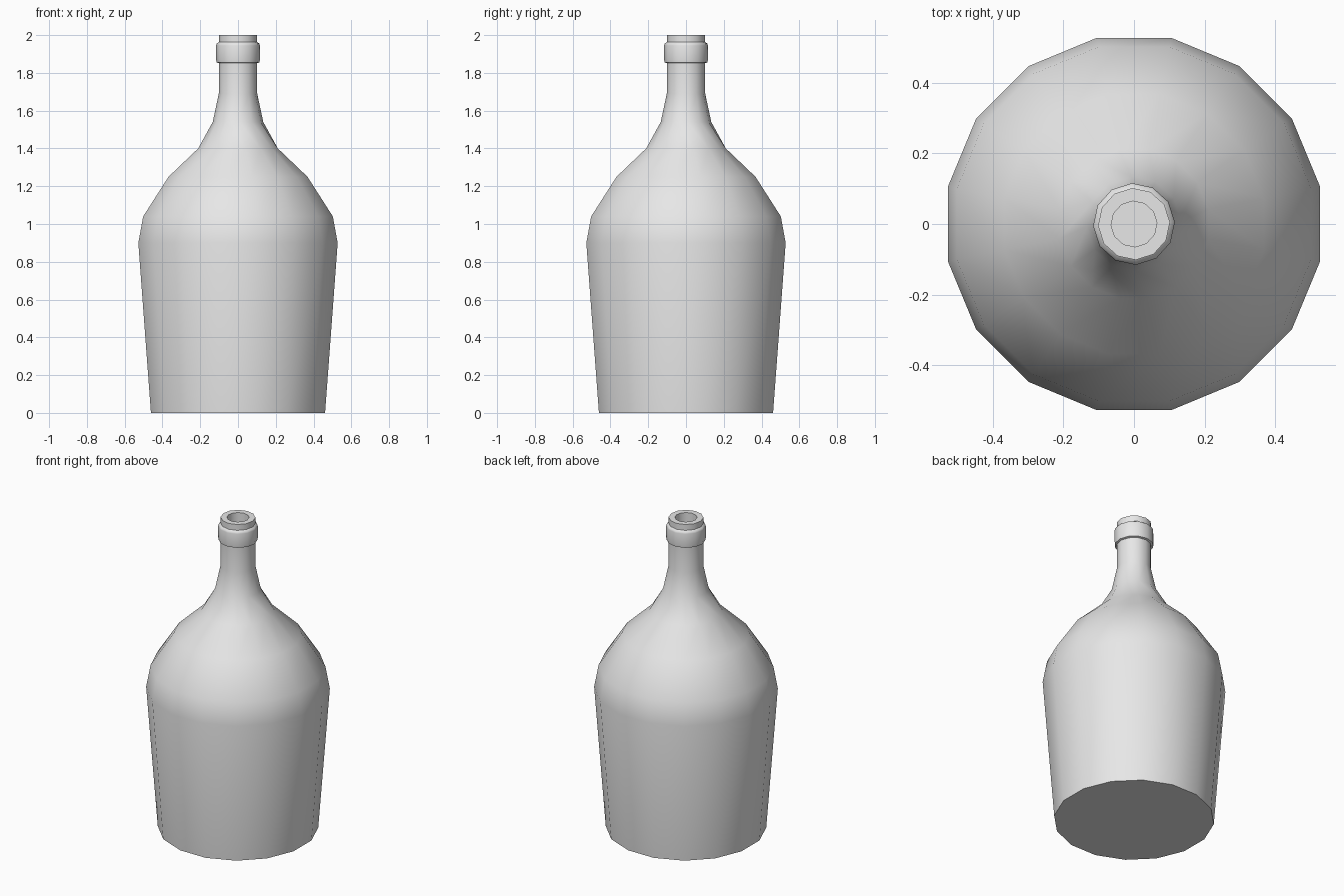
import bpy, bmesh
from math import cos, sin, radians, tau

cube = bpy.data.objects.get("Cube")
if cube:
    bpy.data.objects.remove(cube, do_unlink=True)

# One plain grey for the whole bottle
grey = bpy.data.materials.new("plain grey")
grey.use_nodes = True
grey.diffuse_color = (0.8, 0.8, 0.8, 1)
grey.node_tree.nodes["Principled BSDF"].inputs["Base Color"].default_value = (0.8, 0.8, 0.8, 1)

BODY_SIDES, NECK_SIDES = 16, 12


def ring(bm, radius, z, sides):
    phase = tau / 32 if sides == BODY_SIDES else radians(3)
    return [bm.verts.new((radius * cos(phase + tau * i / sides),
                          radius * sin(phase + tau * i / sides), z))
            for i in range(sides)]


def join(bm, a, b):
    """Skin two rings; unequal side counts are zipped with triangles."""
    n, m = len(a), len(b)
    if n == m:
        for i in range(n):
            bm.faces.new((a[i], a[(i + 1) % n], b[(i + 1) % n], b[i]))
        return
    i = j = 0
    while i < n or j < m:
        if j == m or (i < n and (i + 1) / n <= (j + 1) / m):
            bm.faces.new((a[i % n], a[(i + 1) % n], b[j % m]))
            i += 1
        else:
            bm.faces.new((a[i % n], b[(j + 1) % m], b[j % m]))
            j += 1


def lathe(name, profile, closed=False):
    bm = bmesh.new()
    rings = [ring(bm, *p) for p in profile]
    for a, b in zip(rings, rings[1:]):
        join(bm, a, b)
    if closed:
        join(bm, rings[-1], rings[0])
    else:
        bm.faces.new(rings[0][::-1])
        bm.faces.new(rings[-1])
    mesh = bpy.data.meshes.new(name)
    bm.to_mesh(mesh)
    bm.free()
    mesh.materials.append(grey)
    obj = bpy.data.objects.new(name, mesh)
    bpy.context.collection.objects.link(obj)
    bpy.ops.object.select_all(action='DESELECT')
    obj.select_set(True)
    bpy.context.view_layer.objects.active = obj
    bpy.ops.object.shade_smooth_by_angle(angle=radians(50))
    return obj


# Body, shoulder, neck, rim and the recessed mouth
B, N = BODY_SIDES, NECK_SIDES
lathe("bottle_body", [
    (0.47, 0, B), (0.538, 0.9, B), (0.512, 1.04, B), (0.375, 1.25, B),
    (0.215, 1.40, B),
    (0.134, 1.54, N), (0.102, 1.69, N), (0.102, 1.85, N), (0.102, 2.0, N),
    (0.065, 2.0, N), (0.065, 1.85, N)])

# Raised collar around the neck
lathe("neck_collar", [
    (0.098, 1.85, N), (0.114, 1.855, N), (0.116, 1.87, N),
    (0.116, 1.945, N), (0.113, 1.955, N), (0.098, 1.965, N)], closed=True)
